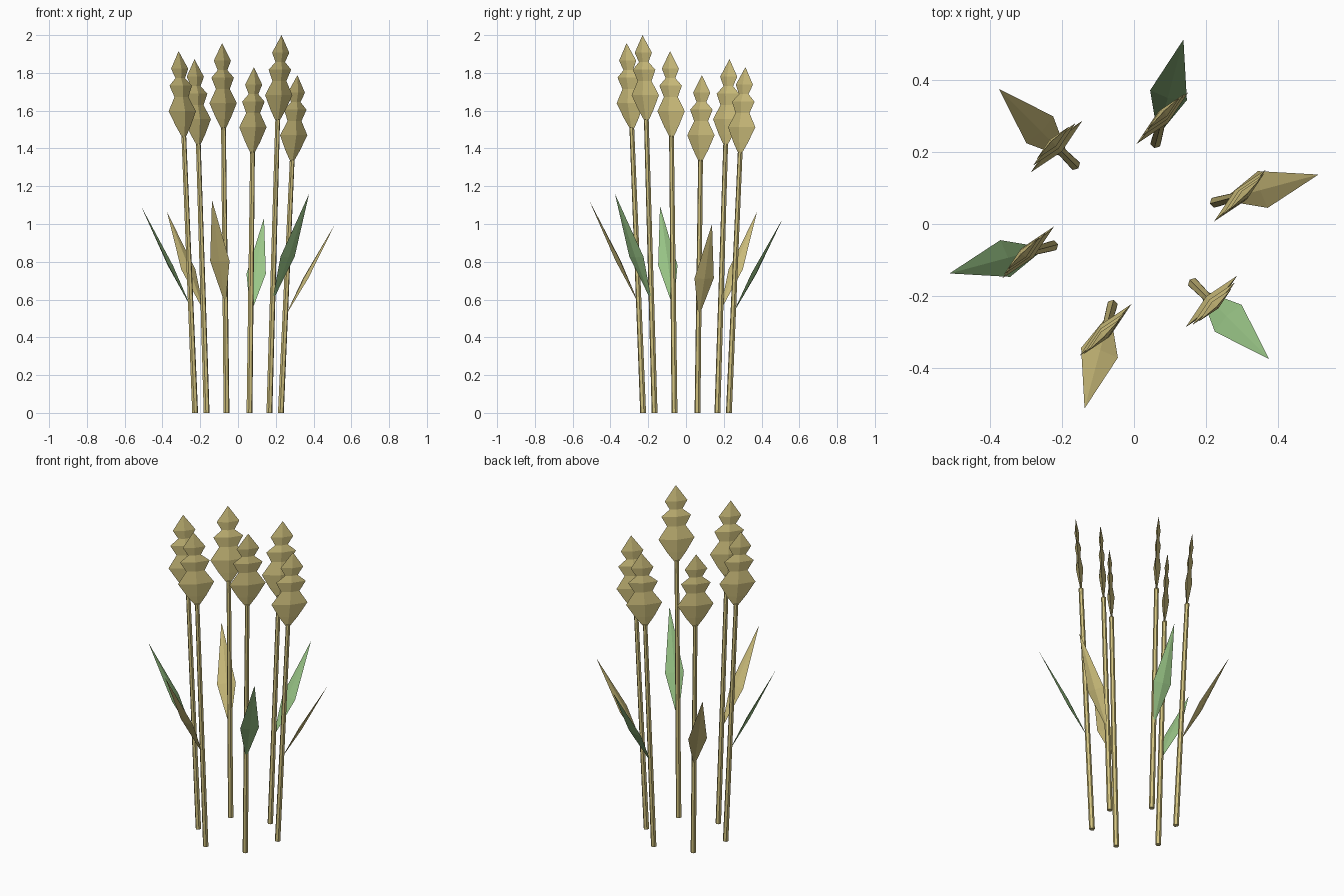
import bpy, bmesh, math
from mathutils import Vector

if "Cube" in bpy.data.objects:
    bpy.data.objects.remove(bpy.data.objects["Cube"])


def material(name, rgb):
    m = bpy.data.materials.new(name)
    m.diffuse_color = (*rgb, 1)
    m.use_nodes = True
    m.node_tree.nodes["Principled BSDF"].inputs["Base Color"].default_value = m.diffuse_color
    return m


straw = material("straw", (0.64, 0.54, 0.21))
green = material("leaf green", (0.32, 0.56, 0.24))


def loft(name, sections, u, v, sides, mat):
    """Skin rings of (centre, half size along u, half size along v); zero size makes a point."""
    bm = bmesh.new()
    rings = []
    for c, a, b in sections:
        if a == 0:
            rings.append([bm.verts.new(c)])
        else:
            rings.append([bm.verts.new(c + u * a * math.cos(k * math.tau / sides)
                                       + v * b * math.sin(k * math.tau / sides))
                          for k in range(sides)])
    for lo, hi in zip(rings, rings[1:]):
        for k in range(sides):
            n = (k + 1) % sides
            if len(lo) == 1:
                bm.faces.new((lo[0], hi[n], hi[k]))
            elif len(hi) == 1:
                bm.faces.new((lo[k], lo[n], hi[0]))
            else:
                bm.faces.new((lo[k], lo[n], hi[n], hi[k]))
    for ring in (rings[0], rings[-1]):
        if len(ring) > 1:
            bm.faces.new(ring)
    bmesh.ops.recalc_face_normals(bm, faces=bm.faces)
    me = bpy.data.meshes.new(name)
    bm.to_mesh(me)
    bm.free()
    me.materials.append(mat)
    ob = bpy.data.objects.new(name, me)
    bpy.context.collection.objects.link(ob)


X, Y, Z = Vector((1, 0, 0)), Vector((0, 1, 0)), Vector((0, 0, 1))
WIDE = Vector((1, 1, 0)).normalized()      # every ear is flattened along this diagonal
THIN = Vector((-1, 1, 0)).normalized()
# ear profile: height above the stalk, half width
EAR = [(0, 0.012), (0.06, 0.055), (0.14, 0.102), (0.215, 0.052), (0.275, 0.084),
       (0.315, 0.036), (0.365, 0.064), (0.458, 0)]

for i in range(6):
    ang = math.radians(15 + 60 * i)
    out = Vector((math.cos(ang), math.sin(ang), 0))
    side = Vector((-math.sin(ang), math.cos(ang), 0))
    top = 1.33 + 0.0424 * i

    # stalk leaning slightly outwards
    loft(f"stalk_{i + 1}", [(out * 0.235, 0.016, 0.016),
                            (out * 0.297 + Z * (top + 0.01), 0.013, 0.013)], out, side, 6, straw)

    # ear of three stacked lobes
    loft(f"ear_{i + 1}", [(out * (0.296 + 0.065 * h) + Z * (top + h), w, w * 0.2)
                          for h, w in EAR], WIDE, THIN, 4, straw)

    # pointed leaf, alternating dry and green
    base = out * 0.255 + Z * top * 0.38
    tip = out * 0.532 + Z * top * 0.752
    d = (tip - base).normalized()
    loft(f"leaf_{i + 1}", [(base, 0, 0), (base.lerp(tip, 0.42), 0.053, 0.009), (tip, 0, 0)],
         side, side.cross(d), 4, green if i % 2 else straw)
